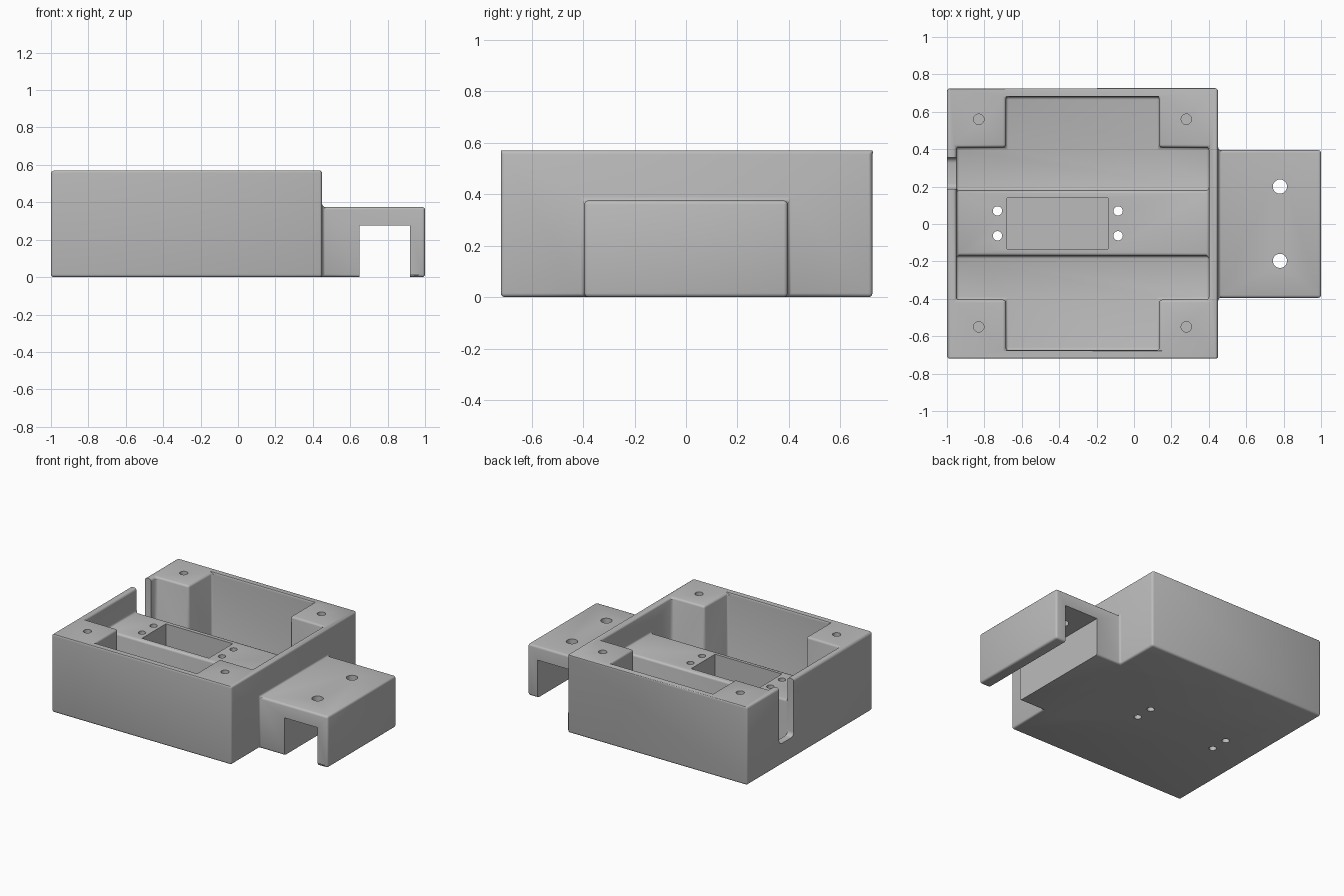
import bpy
import bmesh
from mathutils import Matrix, Vector

default = bpy.data.objects.get("Cube")
if default:
    bpy.data.objects.remove(default, do_unlink=True)

grey = bpy.data.materials.new("plain_grey")
grey.use_nodes = True
COLOUR = (0.5, 0.5, 0.5, 1)
grey.diffuse_color = COLOUR
grey.node_tree.nodes["Principled BSDF"].inputs["Base Color"].default_value = COLOUR

helpers = []


def finish(name, bm):
    bmesh.ops.recalc_face_normals(bm, faces=bm.faces)
    mesh = bpy.data.meshes.new(name)
    bm.to_mesh(mesh)
    bm.free()
    mesh.materials.append(grey)
    obj = bpy.data.objects.new(name, mesh)
    bpy.context.collection.objects.link(obj)
    return obj


def box(name, low, high):
    low, high = Vector(low), Vector(high)
    bm = bmesh.new()
    place = Matrix.Translation((low + high) / 2) @ Matrix.Diagonal((*(high - low), 1))
    bmesh.ops.create_cube(bm, size=1, matrix=place)
    return finish(name, bm)


def prism(name, outline, bottom, top):
    bm = bmesh.new()
    face = bm.faces.new([bm.verts.new((x, y, bottom)) for x, y in outline])
    out = bmesh.ops.extrude_face_region(bm, geom=[face])
    verts = [v for v in out["geom"] if isinstance(v, bmesh.types.BMVert)]
    bmesh.ops.translate(bm, verts=verts, vec=(0, 0, top - bottom))
    return finish(name, bm)


def pin(name, x, y, radius, bottom, top):
    bm = bmesh.new()
    place = Matrix.Translation((x, y, (bottom + top) / 2))
    bmesh.ops.create_cone(bm, cap_ends=True, segments=24, radius1=radius,
                          radius2=radius, depth=top - bottom, matrix=place)
    return finish(name, bm)


def combine(tool, operation="DIFFERENCE"):
    mod = body.modifiers.new(tool.name, "BOOLEAN")
    mod.operation = operation
    mod.solver = "EXACT"
    mod.object = tool
    tool.hide_render = True
    helpers.append(tool)


def round_edges(obj, width, segments):
    mod = obj.modifiers.new("rounded_edges", "BEVEL")
    mod.width = width
    mod.segments = segments
    mod.limit_method = "ANGLE"
    mod.angle_limit = 0.6


# Housing block with the clip block on its side
body = box("housing", (-1, -0.72, 0), (0.45, 0.725, 0.57))
combine(box("clip_block", (0.3, -0.395, 0), (1, 0.395, 0.375)), "UNION")

# Cross-shaped cavity and the raised platform across it
cross = [(-0.95, -0.405), (-0.685, -0.405), (-0.685, -0.675), (0.135, -0.675),
         (0.135, -0.405), (0.4, -0.405), (0.4, 0.41), (0.135, 0.41),
         (0.135, 0.68), (-0.685, 0.68), (-0.685, 0.41), (-0.95, 0.41)]
combine(prism("cavity_cutter", cross, 0.05, 0.8))
combine(box("platform", (-0.97, -0.17, 0.03), (0.42, 0.18, 0.4)), "UNION")
round_edges(body, 0.015, 3)

# Cable slot in the end wall
slot = box("slot_cutter", (-1.1, 0.187, 0.155), (-0.91, 0.355, 0.8))
round_edges(slot, 0.03, 4)
combine(slot)

# Sharp-edged pocket and clip channel
combine(box("pocket_cutter", (-0.68, -0.135, 0.05), (-0.14, 0.14, 0.6)))
combine(box("channel_cutter", (0.65, -0.6, -0.1), (0.92, 0.6, 0.275)))

# Screw holes: blind in the corners, through the platform and the clip
for x in (-0.83, 0.28):
    for y in (-0.55, 0.56):
        combine(pin("corner_hole", x, y, 0.028, 0.3, 0.8))
for x in (-0.73, -0.085):
    for y in (-0.063, 0.07):
        combine(pin("platform_hole", x, y, 0.025, -0.1, 0.6))
for y in (-0.197, 0.2):
    combine(pin("clip_hole", 0.78, y, 0.038, 0.2, 0.6))

# Bake the result and drop the cutters
bpy.context.view_layer.update()
baked = bpy.data.meshes.new_from_object(
    body.evaluated_get(bpy.context.evaluated_depsgraph_get()))
body.modifiers.clear()
body.data = baked
baked.materials.clear()
baked.materials.append(grey)
for poly in baked.polygons:
    poly.material_index = 0
for tool in helpers:
    bpy.data.objects.remove(tool, do_unlink=True)

# Smooth the rounded edges only
bpy.ops.object.select_all(action="DESELECT")
body.select_set(True)
bpy.context.view_layer.objects.active = body
bpy.ops.object.shade_smooth_by_angle(angle=0.6)
